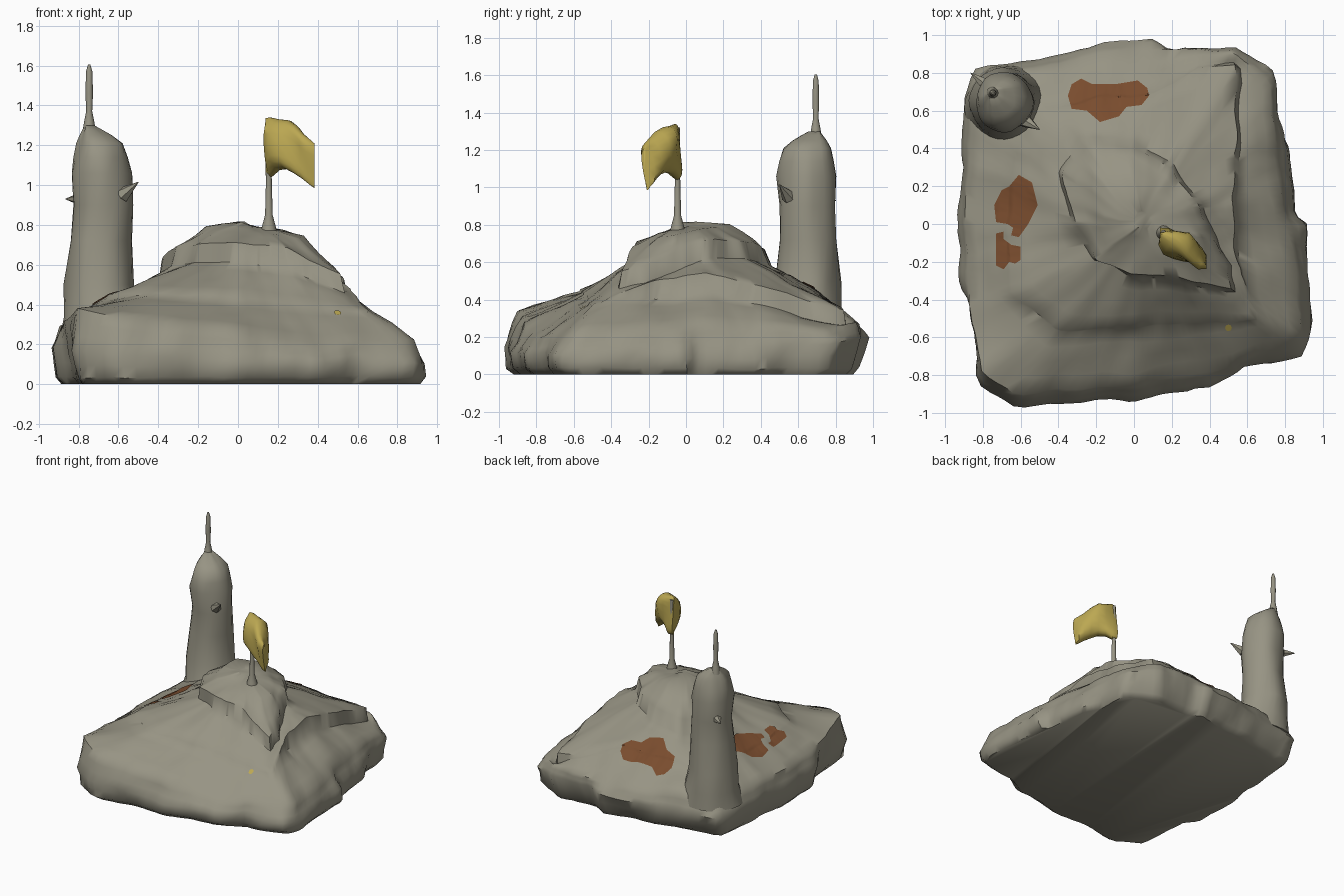
import bpy, bmesh, math
from mathutils import Vector, noise
from mathutils.bvhtree import BVHTree

if "Cube" in bpy.data.objects:
    bpy.data.objects.remove(bpy.data.objects["Cube"])


def material(name, rgb):
    m = bpy.data.materials.new(name)
    m.diffuse_color = (*rgb, 1)
    m.use_nodes = True
    m.node_tree.nodes["Principled BSDF"].inputs["Base Color"].default_value = m.diffuse_color
    return m


STONE = material("grey stone", (0.31, 0.295, 0.23))
EARTH = material("brown earth", (0.19, 0.072, 0.027))
CLOTH = material("yellow cloth", (0.50, 0.39, 0.085))


def finish(bm, name, mat, angle=40):
    bmesh.ops.recalc_face_normals(bm, faces=bm.faces)
    me = bpy.data.meshes.new(name)
    bm.to_mesh(me)
    bm.free()
    me.materials.append(mat)
    ob = bpy.data.objects.new(name, me)
    bpy.context.collection.objects.link(ob)
    bpy.ops.object.select_all(action='DESELECT')
    ob.select_set(True)
    bpy.context.view_layer.objects.active = ob
    bpy.ops.object.shade_smooth_by_angle(angle=math.radians(angle))
    return ob


def loft(rings):
    """Skin a stack of equal-length closed rings and cap both ends."""
    bm = bmesh.new()
    vs = [[bm.verts.new(p) for p in r] for r in rings]
    n = len(rings[0])
    for a, b in zip(vs, vs[1:]):
        for i in range(n):
            j = (i + 1) % n
            bm.faces.new((a[i], a[j], b[j], b[i]))
    bm.faces.new(vs[0])
    bmesh.ops.triangulate(bm, faces=[bm.faces.new(vs[-1])])
    return bm


def circle(cx, cy, z, r, n=24, wobble=0.0):
    out = []
    for i in range(n):
        a = 2 * math.pi * i / n
        k = r + wobble * noise.noise(Vector((math.cos(a) * 1.5, math.sin(a) * 1.5, z * 5)))
        out.append((cx + k * math.cos(a), cy + k * math.sin(a), z))
    return out


# hill: contour rings, listed counter-clockwise as (x, y, z)
CX, CY, N = 0.05, 0.0, 144


def contour(pts):
    """Resample a contour at equal angles around the hill centre."""
    out = []
    for k in range(N):
        a = 2 * math.pi * k / N
        d = (math.cos(a), math.sin(a))
        for p, q in zip(pts, pts[1:] + pts[:1]):
            ax, ay, bx, by = p[0] - CX, p[1] - CY, q[0] - CX, q[1] - CY
            ca, cb = ax * d[1] - ay * d[0], bx * d[1] - by * d[0]
            if ca >= 0 >= cb and ca != cb:
                v = Vector(p).lerp(Vector(q), ca / (ca - cb))
                if (v.x - CX) * d[0] + (v.y - CY) * d[1] > 0:
                    break
        out.append(v)
    return out


def rough(v):
    w = noise.noise_vector(v * 5) * .022 + noise.noise_vector(v * 14) * .008
    w.z *= 0.6 if v.z > 0 else 0
    return v + w


outline = [(-0.62, -0.98, .15), (-0.3, -0.94, .14), (0, -0.93, .12), (0.4, -0.85, .11), (0.6, -0.76, .11),
           (0.9, -0.7, .1), (0.93, -0.6, .1), (0.91, 0.0, .13), (0.85, 0.05, .13), (0.82, 0.4, .15),
           (0.76, 0.55, .15), (0.75, 0.8, .17), (0.53, 0.95, .2), (0.2, 0.92, .2), (0.1, 0.99, .2),
           (-0.3, 0.92, .18), (-0.55, 0.87, .18), (-0.85, 0.82, .18), (-0.9, 0.65, .18), (-0.9, 0.3, .18),
           (-0.93, 0.1, .18), (-0.93, -0.33, .18), (-0.85, -0.42, .18), (-0.83, -0.85, .17)]


def shrunk(s_left, s_right, s_back, s_front, z):
    return [(x * (s_left if x < 0 else s_right), y * (s_front if y < 0 else s_back), z) for x, y, _ in outline]


base = shrunk(.94, .97, .90, .94, 0)
foot = shrunk(.97, 1, .94, .985, .035)
shoulder = [(-0.8, -0.79, .38), (-0.6, -0.9, .34), (-0.3, -0.87, .3), (0, -0.86, .26), (0.4, -0.78, .2),
            (0.7, -0.68, .22), (0.89, -0.6, .22), (0.86, -0.25, .24), (0.81, 0.0, .26), (0.75, 0.4, .26),
            (0.71, 0.75, .24), (0.54, 0.9, .28), (0.1, 0.94, .26), (-0.3, 0.87, .28), (-0.55, 0.83, .3),
            (-0.83, 0.76, .3), (-0.87, 0.3, .3), (-0.9, 0, .29), (-0.88, -0.3, .3)]
ridge = [(-0.4, -0.56, .46), (0, -0.54, .44), (0.35, -0.52, .40), (0.67, -0.5, .36), (0.6, -0.36, .43),
         (0.54, -0.15, .5), (0.53, 0.1, .54), (0.54, 0.4, .47), (0.55, 0.84, .34), (0.35, 0.82, .36),
         (0.1, 0.68, .46), (-0.2, 0.66, .45), (-0.5, 0.6, .42), (-0.62, 0.4, .42), (-0.65, 0, .42),
         (-0.64, -0.38, .45)]
ridge_foot = [(x + (.02 if cliff else .02 * x), y * 1.01, z - (.1 if cliff else .012))
              for x, y, z in ridge for cliff in [x > .5 and y > -.3]]
rim = [(-0.31, 0, .69), (-0.2, -0.18, .71), (-0.02, -0.26, .71), (0.25, -0.28, .69), (0.5, -0.35, .55),
       (0.5, -0.2, .58), (0.4, -0.05, .66), (0.33, 0.12, .72), (0.2, 0.3, .72), (0, 0.41, .69),
       (-0.25, 0.43, .66), (-0.37, 0.27, .63)]
rim_foot = [(x + .05 * (x - CX), y * 1.08, z - .1) for x, y, z in rim]
crest = [(-0.16, 0.05, .79), (-0.1, -0.1, .77), (0.1, -0.14, .76), (0.3, -0.16, .73), (0.33, -0.05, .74),
         (0.2, 0.1, .78), (0, 0.24, .8), (-0.16, 0.22, .78)]
top = [(CX + (x - CX) * .25, y * .25, .82 if x < .1 else .79) for x, y, z in crest]

# steps = how many bands fill the gap up to the next contour
levels = [(base, 1), (foot, 2), (outline, 3), (shoulder, 4), (ridge_foot, 1), (ridge, 4),
          (rim_foot, 1), (rim, 3), (crest, 2), (top, 1)]
rings = []
for (lo, steps), (hi, _) in zip(levels, levels[1:]):
    a, b = contour(lo), contour(hi)
    rings += [[rough(p.lerp(q, s / steps)) for p, q in zip(a, b)] for s in range(steps)]
rings.append([rough(p) for p in contour(top)])
bm = loft(rings)
surface = BVHTree.FromBMesh(bm)
finish(bm, "hill", STONE, 50)


# painted ground patches draped over the hill
def patch(name, pts, mat):
    bm = bmesh.new()
    bm.faces.new([bm.verts.new((x, y, 0)) for x, y in pts])
    bmesh.ops.triangulate(bm, faces=bm.faces[:])
    for _ in range(4):
        bmesh.ops.subdivide_edges(bm, edges=bm.edges[:], cuts=1, use_grid_fill=True)
    for v in bm.verts:
        hit = surface.ray_cast(Vector((v.co.x, v.co.y, 3)), Vector((0, 0, -1)))[0]
        v.co.z = hit.z + 0.007
    ob = finish(bm, name, mat)
    if ob.data.polygons[0].normal.z < 0:
        ob.data.flip_normals()


patch("back_earth_patch", [(-.35, .68), (-.33, .61), (-.25, .6), (-.18, .54), (-.08, .57), (-.04, .62), (.04, .63),
                           (.08, .68), (.07, .72), (.02, .76), (-.1, .74), (-.22, .74), (-.28, .77), (-.33, .74)],
      EARTH)
patch("left_earth_patch", [(-.73, .01), (-.74, .1), (-.7, .18), (-.66, .2), (-.61, .26), (-.54, .22), (-.51, .1),
                           (-.56, 0), (-.61, -.07), (-.65, -.06), (-.64, -.02), (-.67, 0)], EARTH)
patch("small_earth_patch", [(-.73, -.05), (-.69, -.04), (-.69, -.08), (-.65, -.11), (-.6, -.12), (-.6, -.19),
                            (-.63, -.21), (-.66, -.2), (-.69, -.24), (-.73, -.22)], EARTH)
patch("yellow_fleck", [p[:2] for p in circle(.5, -.55, 0, .018, 8)], CLOTH)

# tower: round body with a flared foot and a domed top
body = [(-.67, .62, .22, .225), (-.68, .635, .34, .195), (-.695, .655, .5, .17), (-.69, .65, .72, .155),
        (-.685, .645, .9, .15), (-.685, .645, 1.06, .155), (-.685, .645, 1.14, .14), (-.69, .65, 1.21, .12),
        (-.71, .665, 1.25, .085), (-.73, .68, 1.28, .05), (-.745, .692, 1.3, .025)]
finish(loft([circle(x, y, z, r, 28, .02) for x, y, z, r in body]), "tower", STONE, 50)

# thin spire
spire = [(1.26, .035), (1.32, .025), (1.37, .015), (1.46, .019), (1.57, .016), (1.605, .006)]
finish(loft([circle(-.747, .694, z, r, 10) for z, r in spire]), "spire", STONE, 50)


# small spikes on opposite sides of the tower
def spike(name, start, end, r):
    a, b = Vector(start), Vector(end)
    bm = bmesh.new()
    bmesh.ops.create_cone(bm, cap_ends=True, segments=6, radius1=r, radius2=0.002, depth=(b - a).length)
    q = (b - a).to_track_quat('Z', 'Y')
    for v in bm.verts:
        v.co = q @ v.co + (a + b) / 2
    finish(bm, name, STONE, 30)


spike("front_spike", (-.58, .55, .95), (-.5, .5, 1.015), .04)
spike("back_spike", (-.8, .75, .93), (-.865, .8, .93), .03)

# flag pole, flared at the foot
pole = [(.72, .05), (.79, .035), (.85, .019), (1.05, .014), (1.32, .014)]
finish(loft([circle(.155, -.045, z, r, 12) for z, r in pole]), "flag_pole", STONE, 50)

# billowing flag: flattened sections swept away from the pole
# section: centre x, centre y, bottom z, top z, half thickness
cloth = [(.137, -.045, 1.05, 1.335, .022), (.16, -.06, 1.04, 1.34, .05), (.20, -.09, 1.075, 1.33, .075),
         (.25, -.115, 1.08, 1.325, .08), (.29, -.15, 1.06, 1.30, .065), (.33, -.18, 1.03, 1.26, .05),
         (.36, -.205, 1.00, 1.235, .038), (.383, -.215, .985, 1.21, .018)]
rings = []
for x, y, lo, hi, t in cloth:
    ring = []
    for i in range(20):
        a = 2 * math.pi * i / 20
        c, s = math.cos(a), math.sin(a)
        off = t * c + .015 * math.sin(s * 2.5 + x * 25)
        h = math.copysign(abs(s) ** .7, s)
        ring.append((x + .5 * off * (.14 < x < .37), y + .8 * off, (lo + hi) / 2 + (hi - lo) / 2 * h))
    rings.append(ring)
finish(loft(rings), "flag", CLOTH, 50)
